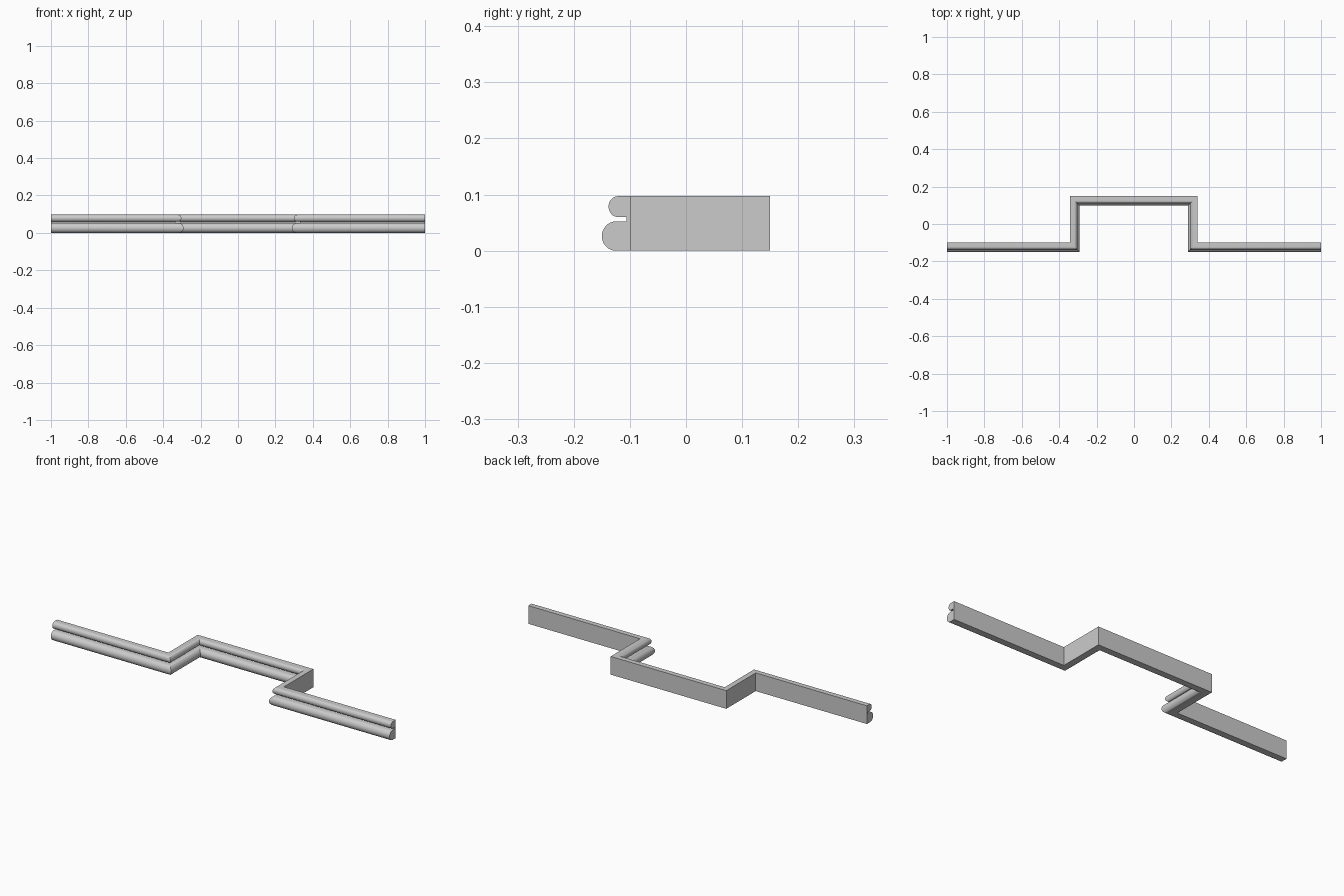
import bpy, bmesh
from math import sin, cos, pi
from mathutils import Vector

if "Cube" in bpy.data.objects:
    bpy.data.objects.remove(bpy.data.objects["Cube"])


def half_round(d, z, rx, rz, steps=16):
    """Front-facing half round, bottom to top, as (depth, height) points."""
    return [(d + rx * cos(a), z + rz * sin(a))
            for a in (-pi / 2 + pi * i / steps for i in range(steps + 1))]


# Moulding cross-section: depth in front of the flat back, and height
GROOVE = 0.008
profile = [(0, 0)]
profile += half_round(0.027, 0.026, 0.025, 0.026)      # large lower bead
profile += [(GROOVE, 0.052), (GROOVE, 0.06)]           # groove between beads
profile += half_round(0.0235, 0.0785, 0.0165, 0.0185)  # small upper bead
profile += [(0, 0.097)]

# Plan line of the flat back
LOW, HIGH = -0.098, 0.15
path = [Vector(p) for p in ((-1, LOW), (-0.343, LOW), (-0.343, HIGH),
                            (0.34, HIGH), (0.34, LOW - 0.0), (1, LOW))]


def sweep(name, path, profile):
    """Sweep the profile along the path with mitred right-angle corners."""
    dirs = [(b - a).normalized() for a, b in zip(path, path[1:])]
    norms = [Vector((d.y, -d.x)) for d in dirs]
    bm = bmesh.new()
    rings = []
    for i, p in enumerate(path):
        if i in (0, len(path) - 1):
            off = norms[min(i, len(norms) - 1)]
        else:
            off = norms[i - 1] + norms[i]
        rings.append([bm.verts.new((p.x + off.x * d, p.y + off.y * d, z))
                      for d, z in profile])
    n = len(profile)
    for a, b in zip(rings, rings[1:]):
        for j in range(n):
            k = (j + 1) % n
            bm.faces.new((a[j], a[k], b[k], b[j]))
    bm.faces.new(rings[0])
    bm.faces.new(rings[-1])
    bmesh.ops.recalc_face_normals(bm, faces=bm.faces)
    mesh = bpy.data.meshes.new(name)
    bm.to_mesh(mesh)
    bm.free()
    obj = bpy.data.objects.new(name, mesh)
    bpy.context.collection.objects.link(obj)
    return obj


# Stepped moulding strip
moulding = sweep("moulding_strip", path, profile)
bpy.context.view_layer.objects.active = moulding
moulding.select_set(True)
bpy.ops.object.shade_smooth_by_angle(angle=pi / 6)
